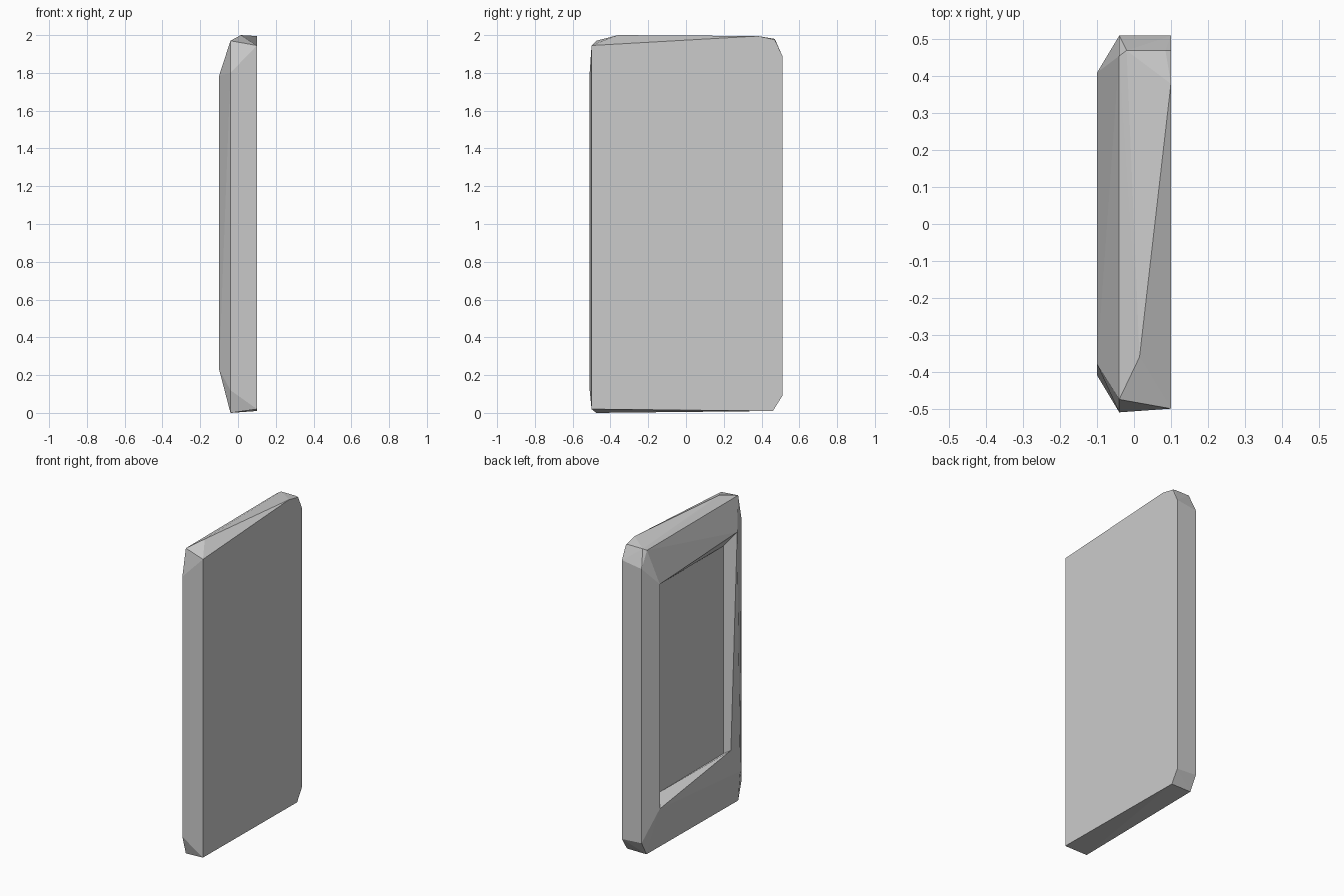
import bpy
import bmesh

if "Cube" in bpy.data.objects:
    bpy.data.objects.remove(bpy.data.objects["Cube"])

# Outline of the flat +x face, as (y, z)
flat_side = [(-0.5, 0.02), (0.46, 0.01), (0.51, 0.09), (0.51, 1.89),
             (0.47, 1.975), (0.38, 1.995), (-0.5, 1.945)]
# Outline where the rim bevel starts
shoulder = [(-0.51, 0.12), (-0.475, 0.0), (0.46, 0.01), (0.51, 0.1),
            (0.51, 1.87), (0.455, 1.97), (-0.475, 1.97), (-0.51, 1.8)]
# Raised rim on the -x face, and the opening inside it
rim = [(0.41, 0.30), (0.41, 1.75), (-0.38, 1.785), (-0.41, 0.23)]
opening = rim[:3] + [(-0.315, 0.40)]
floor = [(0.36, 0.36), (0.36, 1.70), (-0.324, 1.70), (-0.324, 0.36)]

bm = bmesh.new()


def ring(x, outline):
    return [bm.verts.new((x, y, z)) for y, z in outline]


# Slab: hull around the outlines and the top ridge points
ring(0.1, flat_side)
ring(-0.04, shoulder)
ring(-0.1, rim)
for p in [(0.015, -0.36, 2.0), (0.085, 0.47, 1.98), (-0.02, 0.47, 1.98)]:
    bm.verts.new(p)
bmesh.ops.convex_hull(bm, input=list(bm.verts))
loose = [v for v in bm.verts if not v.link_faces]
bmesh.ops.delete(bm, geom=loose, context='VERTS')

# Recessed panel: open the rim face, then add sloped walls and a floor
front = [f for f in bm.faces if all(v.co.x < -0.099 for v in f.verts)]
bmesh.ops.delete(bm, geom=front, context='FACES')
edge = [min(bm.verts, key=lambda v: (v.co.x + 0.1) ** 2 + (v.co.y - y) ** 2 + (v.co.z - z) ** 2)
        for y, z in rim]
inner = edge[:3] + [bm.verts.new((-0.1, *opening[3]))]
base = ring(-0.04, floor)
bm.faces.new((edge[2], edge[3], inner[3]))
bm.faces.new((edge[3], edge[0], inner[3]))
for i in range(4):
    j = (i + 1) % 4
    bm.faces.new((inner[i], inner[j], base[j], base[i]))
bm.faces.new(base)

bmesh.ops.recalc_face_normals(bm, faces=list(bm.faces))
mesh = bpy.data.meshes.new("framed_slab")
bm.to_mesh(mesh)
bm.free()
bpy.context.collection.objects.link(bpy.data.objects.new("framed_slab", mesh))
